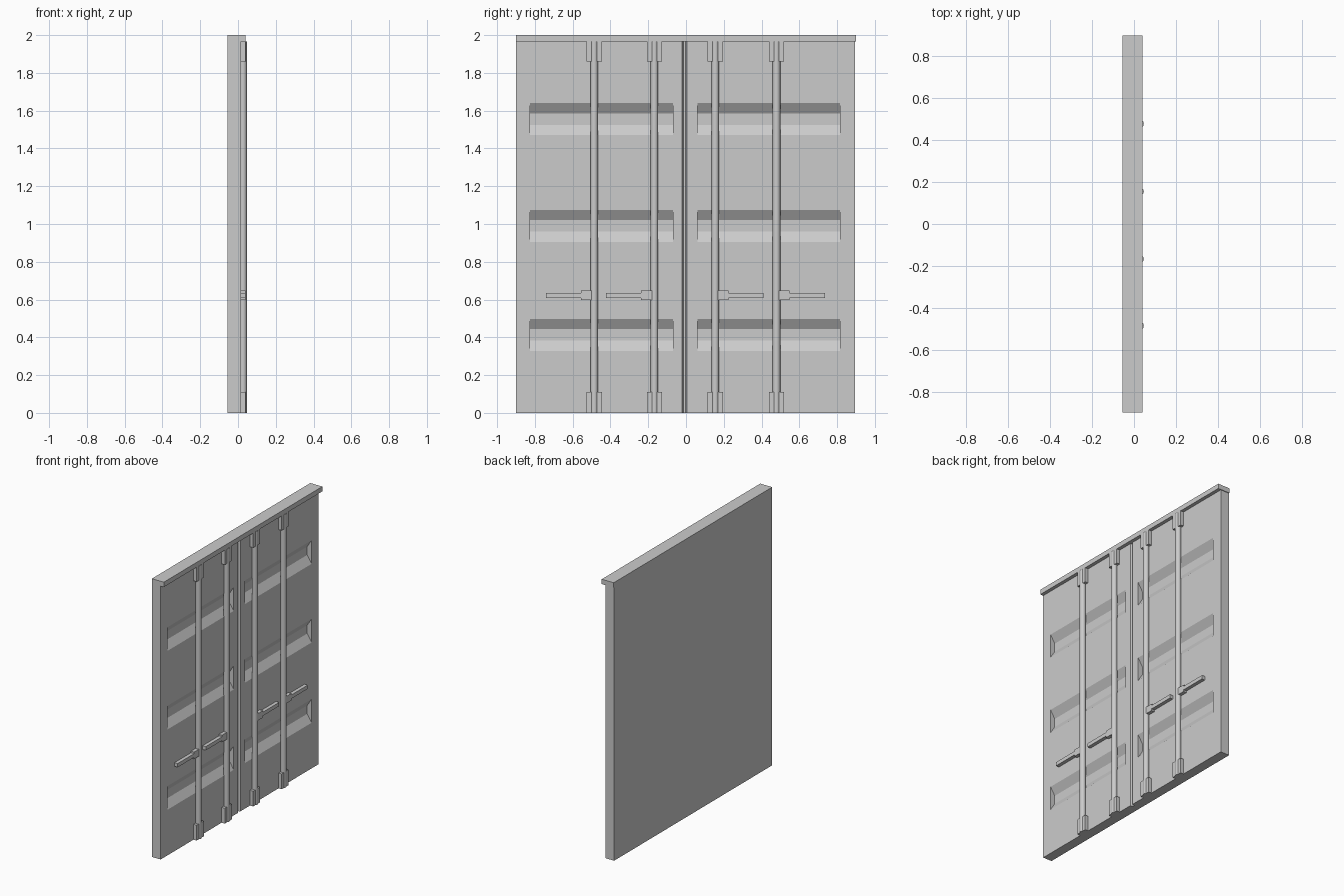
import bpy
import bmesh
import math

cube = bpy.data.objects.get("Cube")
if cube:
    bpy.data.objects.remove(cube, do_unlink=True)

# Single painted metal colour
grey = bpy.data.materials.new("grey_metal")
grey.use_nodes = True
GREY = (0.6, 0.6, 0.6, 1)
grey.diffuse_color = GREY
grey.node_tree.nodes["Principled BSDF"].inputs["Base Color"].default_value = GREY

BACK, FACE, FRONT = -0.055, 0.015, 0.04   # depth planes along x
TOP, CAP = 2.0, 1.965


def finish(name, bm):
    bmesh.ops.recalc_face_normals(bm, faces=bm.faces)
    mesh = bpy.data.meshes.new(name)
    bm.to_mesh(mesh)
    bm.free()
    mesh.materials.append(grey)
    obj = bpy.data.objects.new(name, mesh)
    bpy.context.collection.objects.link(obj)
    return obj


def box(name, xs, ys, zs):
    bm = bmesh.new()
    bmesh.ops.create_cube(bm, size=1)
    for v in bm.verts:
        v.co = [sum(r) / 2 + c * (r[1] - r[0]) for c, r in zip(v.co, (xs, ys, zs))]
    return finish(name, bm)


def prism(name, points, offset):
    """Extrude a closed outline by an offset vector."""
    bm = bmesh.new()
    face = bm.faces.new([bm.verts.new(p) for p in points])
    ext = bmesh.ops.extrude_face_region(bm, geom=[face], use_keep_orig=True)
    verts = [g for g in ext["geom"] if isinstance(g, bmesh.types.BMVert)]
    bmesh.ops.translate(bm, vec=offset, verts=verts)
    return finish(name, bm)


def cut(target, cutter):
    mod = target.modifiers.new(cutter.name, "BOOLEAN")
    mod.operation = "DIFFERENCE"
    mod.solver = "EXACT"
    mod.object = cutter
    bpy.context.view_layer.objects.active = target
    bpy.ops.object.modifier_apply(modifier=mod.name)
    bpy.data.objects.remove(cutter, do_unlink=True)


# Door slab and header
panel = box("door_panel", (BACK, FACE), (-0.9, 0.895), (0, CAP))
box("header_rail", (BACK, FRONT), (-0.9, 0.9), (CAP, TOP))

# Pressed trapezoid recesses, three on each leaf
DEPTH, OVER = 0.035, 0.01
for z in (0.413, 0.99, 1.555):
    for y0, y1 in ((-0.825, -0.07), (0.06, 0.815)):
        outline = [(FACE + OVER, z - 0.085), (FACE, z - 0.085),
                   (FACE - DEPTH, z - 0.03), (FACE - DEPTH, z + 0.03),
                   (FACE, z + 0.085), (FACE + OVER, z + 0.085)]
        cut(panel, prism("recess", [(x, y0, h) for x, h in outline], (0, y1 - y0, 0)))

# Seam between the two leaves
seam = [(FACE + OVER, -0.02), (FACE, -0.02), (FACE - 0.02, -0.012),
        (FACE - 0.02, -0.003), (FACE, 0.005), (FACE + OVER, 0.005)]
cut(panel, prism("seam", [(x, y, -0.1) for x, y in seam], (0, 0, 2.2)))

# Locking rods with end brackets and handles
for i, (y, side) in enumerate(((-0.486, -1), (-0.167, -1), (0.155, 1), (0.479, 1)), 1):
    bm = bmesh.new()
    bmesh.ops.create_cone(bm, cap_ends=True, segments=12, radius1=0.02,
                          radius2=0.02, depth=CAP)
    bmesh.ops.translate(bm, vec=(0.027, y, CAP / 2), verts=bm.verts)
    rod = finish(f"locking_rod_{i}", bm)
    bpy.ops.object.select_all(action="DESELECT")
    rod.select_set(True)
    bpy.context.view_layer.objects.active = rod
    bpy.ops.object.shade_smooth_by_angle(angle=math.radians(40))

    for label, zs in (("lower", (0, 0.11)), ("upper", (1.86, CAP))):
        box(f"{label}_bracket_{i}", (FACE, FRONT), (y - 0.04, y + 0.04), zs)

    def span(a, b):
        return sorted((y + side * a, y + side * b))

    box(f"handle_hub_{i}", (FACE, FRONT), span(0.0, 0.07), (0.597, 0.647))
    box(f"handle_bar_{i}", (FACE, FRONT), span(0.07, 0.256), (0.609, 0.636))
